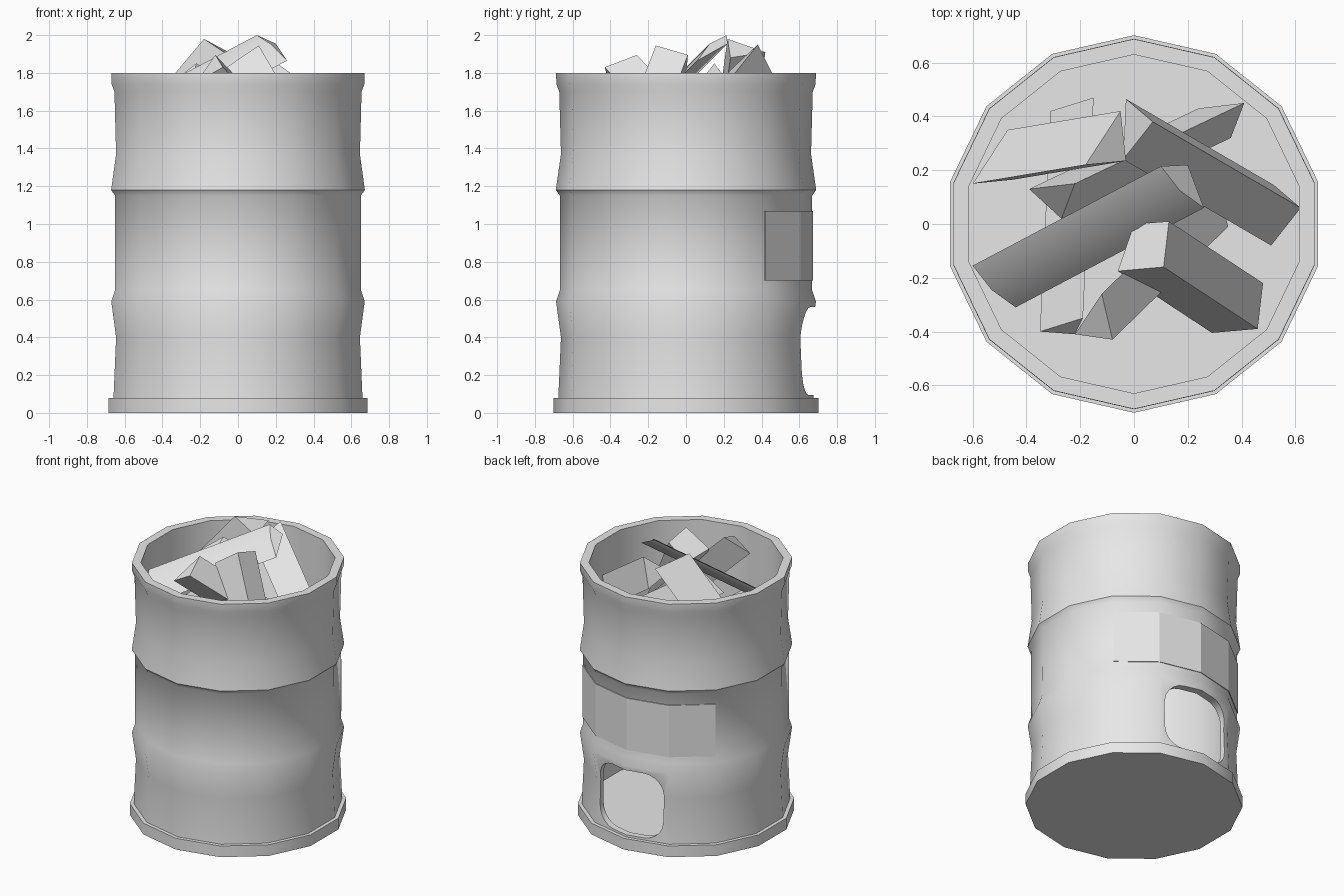
import bpy, bmesh, math
from mathutils import Vector

cube = bpy.data.objects.get("Cube")
if cube:
    bpy.data.objects.remove(cube, do_unlink=True)

SIDES = 14
GREY = (0.8, 0.8, 0.8, 1)
grey = bpy.data.materials.new("plain_grey")
grey.use_nodes = True
grey.diffuse_color = GREY
grey.node_tree.nodes["Principled BSDF"].inputs["Base Color"].default_value = GREY


def make_object(name, bm):
    bmesh.ops.recalc_face_normals(bm, faces=bm.faces)
    mesh = bpy.data.meshes.new(name)
    bm.to_mesh(mesh)
    bm.free()
    obj = bpy.data.objects.new(name, mesh)
    bpy.context.collection.objects.link(obj)
    mesh.materials.append(grey)
    return obj


def smooth(obj):
    bpy.ops.object.select_all(action="DESELECT")
    obj.select_set(True)
    bpy.context.view_layer.objects.active = obj
    bpy.ops.object.shade_smooth_by_angle(angle=math.radians(40))


def ring_point(radius, z, step):
    # Step 0 is the middle of the back
    a = math.tau * step / SIDES
    return (radius * math.sin(a), radius * math.cos(a), z)


def prism(name, section, direction):
    # Extrude an end face along a direction
    bm = bmesh.new()
    face = bm.faces.new([bm.verts.new(p) for p in section])
    out = bmesh.ops.extrude_face_region(bm, geom=[face], use_keep_orig=True)
    moved = [v for v in out["geom"] if isinstance(v, bmesh.types.BMVert)]
    bmesh.ops.translate(bm, verts=moved, vec=Vector(direction))
    return make_object(name, bm)


# Barrel: base ring, two swollen ribs, flared rim, inner wall and floor
profile = [(0.702, 0), (0.702, 0.08), (0.676, 0.08), (0.662, 0.4),
           (0.688, 0.59), (0.668, 0.65), (0.667, 1.15), (0.689, 1.18),
           (0.662, 1.37), (0.671, 1.7), (0.686, 1.74), (0.688, 1.8),
           (0.63, 1.8), (0.63, 0.08)]
bm = bmesh.new()
rings = [[bm.verts.new(ring_point(r, z, s)) for s in range(SIDES)] for r, z in profile]
for low, high in zip(rings, rings[1:]):
    for s in range(SIDES):
        t = (s + 1) % SIDES
        bm.faces.new((low[s], low[t], high[t], high[s]))
bm.faces.new(rings[0])
bm.faces.new(rings[-1])
barrel = make_object("barrel", bm)

# Rounded vent opening low in the back
half_w, z_low, z_high, corner = 0.25, 0.095, 0.56, 0.13
outline = []
for i, (sx, cz) in enumerate([(1, z_high - corner), (-1, z_high - corner),
                              (-1, z_low + corner), (1, z_low + corner)]):
    for k in range(6):
        a = math.pi / 2 * (i + k / 5)
        outline.append((sx * (half_w - corner) + corner * math.cos(a), 0.4,
                        cz + corner * math.sin(a)))
cutter = prism("vent_cutter", outline, (0, 0.5, 0))
cutter.hide_render = True
cut = barrel.modifiers.new("vent", "BOOLEAN")
cut.object = cutter
cut.operation = "DIFFERENCE"
cut.solver = "EXACT"
bpy.context.view_layer.objects.active = barrel
bpy.ops.object.modifier_apply(modifier=cut.name)
bpy.data.objects.remove(cutter, do_unlink=True)
smooth(barrel)

# Thin label plate wrapped over four sides of the back
bm = bmesh.new()
columns = []
for s in range(-2, 3):
    columns.append([bm.verts.new(ring_point(r, z, s))
                    for r, z in [(0.667, 0.7), (0.673, 0.7), (0.673, 1.07), (0.667, 1.07)]])
for a, b in zip(columns, columns[1:]):
    for k in range(4):
        j = (k + 1) % 4
        bm.faces.new((a[k], a[j], b[j], b[k]))
bm.faces.new(columns[0])
bm.faces.new(columns[-1])
make_object("label_plate", bm)

# Split logs: the raised end face and the direction down the log
logs = {
    "log_top": ([(0.1, 0.215, 2.0), (0.17, 0.125, 1.955), (0.26, 0.06, 1.865),
                 (0.2, 0.22, 1.955)], (-0.7, -0.37, -0.37)),
    "log_back_right": ([(0.07, 0.38, 1.95), (-0.04, 0.24, 1.82),
                        (-0.03, 0.465, 1.78)], (0.55, -0.32, -0.4)),
    "log_front_right": ([(0.11, -0.16, 1.945), (-0.06, -0.175, 1.83), (0.0, 0.0, 1.78),
                         (0.13, 0.01, 1.895)], (0.35, -0.23, -0.6)),
    "log_back_left": ([(-0.18, 0.22, 1.98), (-0.05, 0.42, 1.91),
                       (-0.03, 0.235, 1.88)], (-0.42, -0.07, -0.5)),
    "log_crossing": ([(-0.22, 0.15, 1.85), (-0.39, 0.13, 1.72),
                      (-0.27, 0.02, 1.68)], (0.63, 0.3, -0.4)),
    "log_front": ([(-0.12, -0.26, 1.895), (-0.22, -0.41, 1.75),
                   (-0.08, -0.43, 1.83)], (0.43, 0.42, -0.45)),
    "log_lowest": ([(-0.35, -0.4, 1.5), (-0.22, -0.41, 1.4),
                    (-0.19, -0.35, 1.5)], (0.04, 0.82, 0.02)),
}
for name, (section, direction) in logs.items():
    log = prism(name, section, direction)
    if name == "log_top":
        smooth(log)
